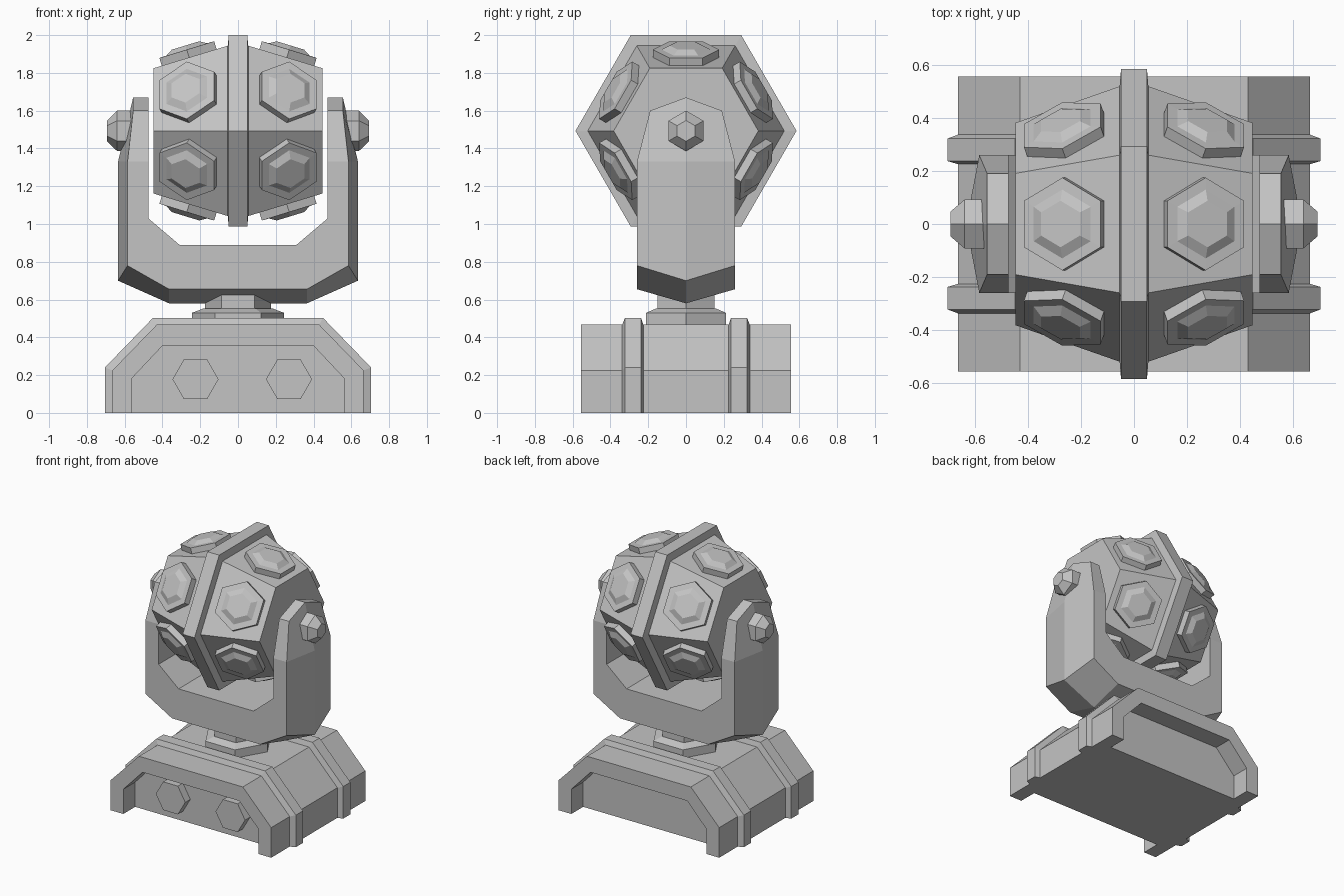
import bpy
from math import sin, cos, pi, radians
from mathutils import Vector

cube = bpy.data.objects.get("Cube")
if cube:
    bpy.data.objects.remove(cube, do_unlink=True)

# single grey material
grey = bpy.data.materials.new("mid_grey")
grey.use_nodes = True
COLOUR = (0.55, 0.55, 0.55, 1)
grey.diffuse_color = COLOUR
grey.node_tree.nodes["Principled BSDF"].inputs["Base Color"].default_value = COLOUR

X, Y, Z = Vector((1, 0, 0)), Vector((0, 1, 0)), Vector((0, 0, 1))


def loft(name, rings):
    """Skin a row of equal-length rings; each end is closed with a ladder of quads."""
    n = len(rings[0])
    verts = [tuple(p) for ring in rings for p in ring]
    faces = []
    for k in range(len(rings) - 1):
        a, b = k * n, (k + 1) * n
        faces += [(a + i, a + (i + 1) % n, b + (i + 1) % n, b + i) for i in range(n)]
    for start, flip in ((0, -1), (len(verts) - n, 1)):
        for i in range(n // 2 - 1):
            quad = [start + j for j in (i, i + 1, n - 2 - i, n - 1 - i)]
            faces.append(tuple(quad[::flip]))
    mesh = bpy.data.meshes.new(name)
    mesh.from_pydata(verts, [], faces)
    import bmesh
    bm = bmesh.new()
    bm.from_mesh(mesh)
    bmesh.ops.recalc_face_normals(bm, faces=bm.faces)
    bm.to_mesh(mesh)
    bm.free()
    mesh.materials.append(grey)
    obj = bpy.data.objects.new(name, mesh)
    bpy.context.collection.objects.link(obj)
    return obj


def hex_loft(name, centre, axis, point_dir, steps):
    """Six-sided turned part: steps are (distance along axis, corner radius)."""
    side = axis.cross(point_dir)
    return loft(name, [[centre + axis * d + (point_dir * cos(i * pi / 3) + side * sin(i * pi / 3)) * r
                        for i in range(6)] for d, r in steps])


def arch(half_width, shoulder, top_half, top):
    """Chamfered arch outline in x and z."""
    right = [(top_half, top), (half_width, shoulder), (half_width, 0)]
    return [(-x, z) for x, z in right[::-1]] + right


def arch_ring(outline, y):
    return [(x, y, z) for x, z in outline]


# base: solid core, open frames at both ends, two raised bands
body = arch(0.665, 0.225, 0.43, 0.467)
opening = arch(0.56, 0.185, 0.40, 0.355)
band = arch(0.705, 0.24, 0.45, 0.503)
DEPTH, RECESS = 0.557, 0.417
loft("base_core", [arch_ring(body, -RECESS), arch_ring(body, RECESS)])
for label, s in (("front", -1), ("back", 1)):
    loft("base_frame_" + label,
         [[(ox, s * RECESS, oz), (ox, s * DEPTH, oz), (ix, s * DEPTH, iz), (ix, s * RECESS, iz)]
          for (ox, oz), (ix, iz) in zip(body, opening)])
    loft("base_band_" + label,
         [arch_ring(o, s * y) for o, y in ((body, 0.226), (band, 0.238), (band, 0.323), (body, 0.338))])

# hexagonal knobs in the front recess
for label, x in (("right", -0.225), ("left", 0.27)):
    hex_loft("knob_" + label, Vector((x, -RECESS, 0.178)), -Y, X, [(-0.02, 0.122), (0.06, 0.122)])

# swivel neck
hex_loft("neck_plate", Vector(), Z, X, [(0.45, 0.243), (0.53, 0.243), (0.552, 0.185)])
hex_loft("neck", Vector(), Z, X, [(0.54, 0.175), (0.66, 0.175)])

# yoke: sections run from one arm top, under the head, to the other arm top
# (half depth, inner edge, inner middle, outer edge, outer keel)
sections = [
    (0.19, (0.475, 1.60), (0.475, 1.67), (0.555, 1.60), (0.555, 1.67)),
    (0.26, (0.475, 1.33), (0.475, 1.33), (0.585, 1.33), (0.635, 1.33)),
    (0.26, (0.475, 1.03), (0.475, 1.03), (0.585, 0.78), (0.635, 0.70)),
    (0.26, (0.31, 0.89), (0.31, 0.89), (0.365, 0.655), (0.365, 0.58)),
]


def yoke_ring(section, s):
    y, inner, inner_mid, outer, keel = section
    path = ((inner, -y), (inner_mid, 0), (inner, y), (outer, y), (keel, 0), (outer, -y))
    return [(s * p[0], py, p[1]) for p, py in path]


loft("yoke", [yoke_ring(c, -1) for c in sections] + [yoke_ring(c, 1) for c in sections[::-1]])

# head: faceted body with a raised middle ring
CENTRE = Vector((0, 0, 1.493))
hex_loft("head", CENTRE, X, Y, [(-0.447, 0.383), (-0.05, 0.522), (0.05, 0.522), (0.447, 0.383)])
hex_loft("head_ring", CENTRE, X, Y, [(-0.056, 0.50), (-0.049, 0.585), (0.049, 0.585), (0.056, 0.50)])

# pivot bolts and the twelve domed lenses
TILT = radians(17)
for label, s in (("right", -1), ("left", 1)):
    hex_loft("pivot_bolt_" + label, CENTRE, X * s, Z, [(0.50, 0.107), (0.64, 0.107), (0.693, 0.055)])
    for k in range(6):
        a = pi / 6 + k * pi / 3
        outward = Vector((0, cos(a), sin(a)))
        tangent = Vector((0, -sin(a), cos(a)))
        normal = outward * cos(TILT) + X * s * sin(TILT)
        spot = CENTRE + outward * 0.387 + X * s * 0.258
        hex_loft(f"lens_{label}_{k + 1}", spot, normal, tangent,
                 [(-0.03, 0.175), (0.045, 0.175), (0.046, 0.13), (0.068, 0.088)])
